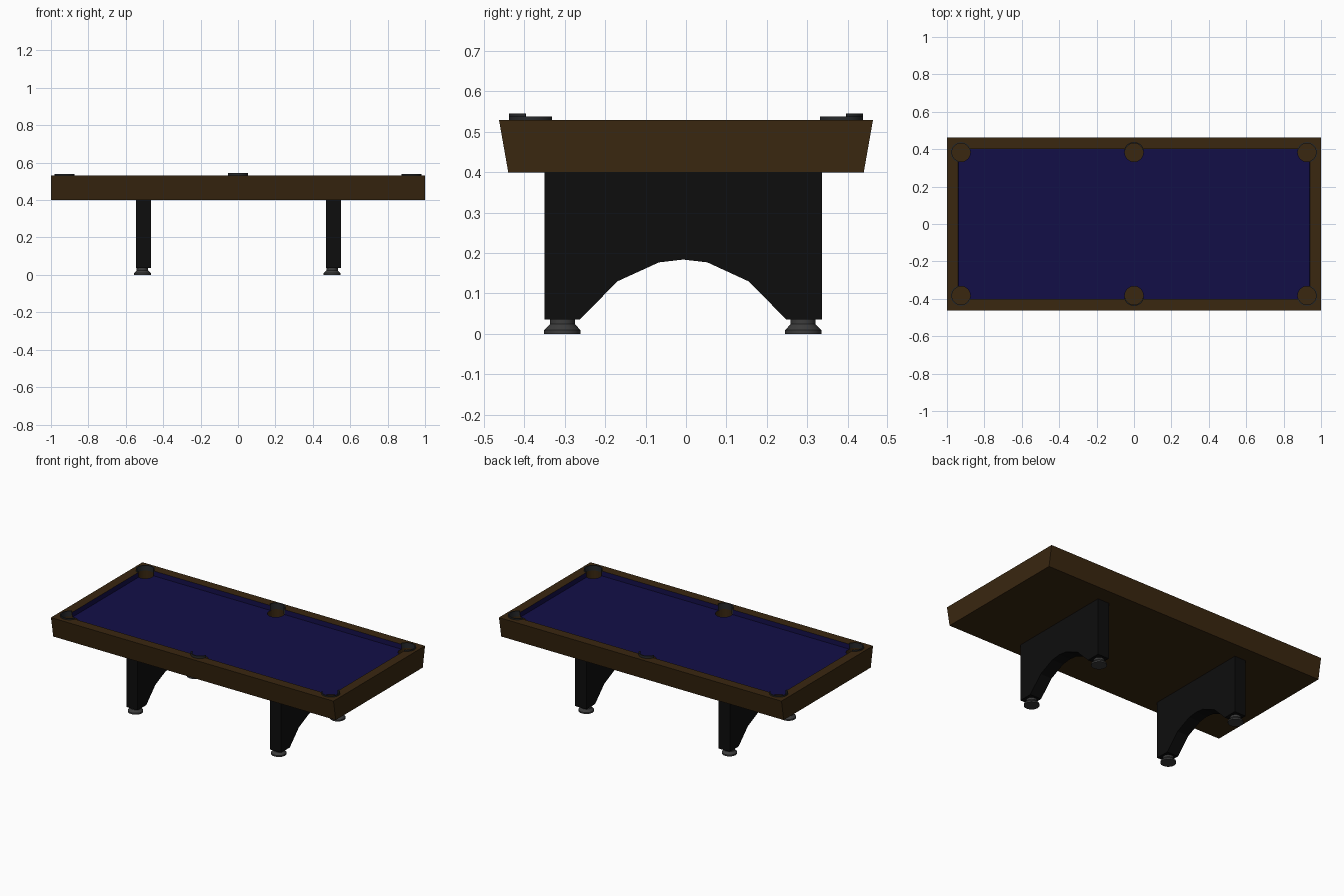
import bpy, bmesh, math

if "Cube" in bpy.data.objects:
    bpy.data.objects.remove(bpy.data.objects["Cube"])


def material(name, rgb):
    m = bpy.data.materials.new(name)
    m.diffuse_color = (*rgb, 1)
    m.use_nodes = True
    m.node_tree.nodes["Principled BSDF"].inputs["Base Color"].default_value = m.diffuse_color
    return m


wood = material("wood", (0.041, 0.020, 0.005))
cloth = material("cloth", (0.0064, 0.0045, 0.064))
black = material("black", (0.004, 0.004, 0.004))
metal = material("metal", (0.045, 0.045, 0.045))
trim = material("trim", (0.020, 0.022, 0.024))


def finish(bm, name, mats, smooth=False):
    bmesh.ops.recalc_face_normals(bm, faces=bm.faces)
    me = bpy.data.meshes.new(name)
    bm.to_mesh(me)
    bm.free()
    ob = bpy.data.objects.new(name, me)
    bpy.context.collection.objects.link(ob)
    for m in mats:
        me.materials.append(m)
    bpy.ops.object.select_all(action='DESELECT')
    bpy.context.view_layer.objects.active = ob
    ob.select_set(True)
    if smooth:
        bpy.ops.object.shade_smooth_by_angle(angle=math.radians(35))
    return ob


# Table body: nested rectangles lofted from the underside up, over the rail and into the bed
bm = bmesh.new()
levels = [(1.0, 0.44, 0.40), (1.0, 0.463, 0.53), (0.94, 0.402, 0.53), (0.938, 0.40, 0.50)]
loops = [[bm.verts.new((sx * x, sy * y, z)) for sx, sy in ((-1, -1), (1, -1), (1, 1), (-1, 1))]
         for x, y, z in levels]
bm.faces.new(loops[0])
for k in range(3):
    for i in range(4):
        j = (i + 1) % 4
        f = bm.faces.new((loops[k][i], loops[k][j], loops[k + 1][j], loops[k + 1][i]))
        f.material_index = 1 if k == 2 else 0
bm.faces.new(loops[3]).material_index = 1
table = finish(bm, "table_body", [wood, cloth])

# Pocket positions: x, y, half angle of the rim arc, rim top
pockets = [(sx * 0.925, sy * 0.383, 115, 0.538) for sx in (-1, 1) for sy in (-1, 1)]
pockets += [(0.0, sy * 0.383, 75, 0.545) for sy in (-1, 1)]

# Pocket holes cut into the body
bm = bmesh.new()
for x, y, _, _ in pockets:
    r = bmesh.ops.create_cone(bm, cap_ends=True, segments=24, radius1=0.05, radius2=0.05, depth=0.2)
    bmesh.ops.translate(bm, verts=r["verts"], vec=(x, y, 0.525))
cutter = finish(bm, "pocket_cutter", [wood])
cutter.hide_render = True
mod = table.modifiers.new("pockets", 'BOOLEAN')
mod.operation = 'DIFFERENCE'
mod.solver = 'EXACT'
mod.object = cutter
bpy.ops.object.select_all(action='DESELECT')
bpy.context.view_layer.objects.active = table
table.select_set(True)
bpy.ops.object.modifier_apply(modifier=mod.name)
bpy.data.objects.remove(cutter)

# Raised pocket rims: thin arcs open towards the cloth
for n, (x, y, half, top) in enumerate(pockets):
    bm = bmesh.new()
    mid = math.atan2(math.copysign(1, y), math.copysign(1, x) if x else 0)
    steps = 16
    rings = []
    for i in range(steps + 1):
        a = mid + math.radians(half) * (2 * i / steps - 1)
        rings.append([bm.verts.new((x + r * math.cos(a), y + r * math.sin(a), z))
                      for r, z in ((0.0485, 0.505), (0.055, 0.505), (0.055, top), (0.0485, top))])
    for p, q in zip(rings, rings[1:]):
        for i in range(4):
            j = (i + 1) % 4
            bm.faces.new((p[i], p[j], q[j], q[i]))
    bm.faces.new(rings[0])
    bm.faces.new(rings[-1])
    finish(bm, f"pocket_rim_{n + 1}", [trim], True)

# Arched leg panels
outline = [(-0.35, 0.40), (-0.35, 0.036), (-0.262, 0.036), (-0.17, 0.13), (-0.067, 0.177),
           (-0.007, 0.184), (0.053, 0.177), (0.155, 0.13), (0.248, 0.036), (0.337, 0.036), (0.337, 0.40)]
for side, cx in (("left", -0.506), ("right", 0.51)):
    bm = bmesh.new()
    face = bm.faces.new([bm.verts.new((cx - 0.04, y, z)) for y, z in outline])
    ext = bmesh.ops.extrude_face_region(bm, geom=[face])
    bmesh.ops.translate(bm, vec=(0.08, 0, 0),
                        verts=[v for v in ext["geom"] if isinstance(v, bmesh.types.BMVert)])
    finish(bm, f"{side}_leg", [black])

# Turned feet
profile = [(0.0, 0.0), (0.045, 0.0), (0.045, 0.009), (0.031, 0.024), (0.031, 0.037), (0.0, 0.037)]
for side, fx in (("left", -0.511), ("right", 0.503)):
    for end, fy in (("front", -0.306), ("back", 0.29)):
        bm = bmesh.new()
        vs = [bm.verts.new((fx + r, fy, z)) for r, z in profile]
        es = [bm.edges.new(e) for e in zip(vs, vs[1:])]
        bmesh.ops.spin(bm, geom=vs + es, cent=(fx, fy, 0), axis=(0, 0, 1),
                       angle=math.tau, steps=16, use_merge=False)
        bmesh.ops.remove_doubles(bm, verts=bm.verts, dist=1e-5)
        finish(bm, f"{end}_{side}_foot", [metal], True)
